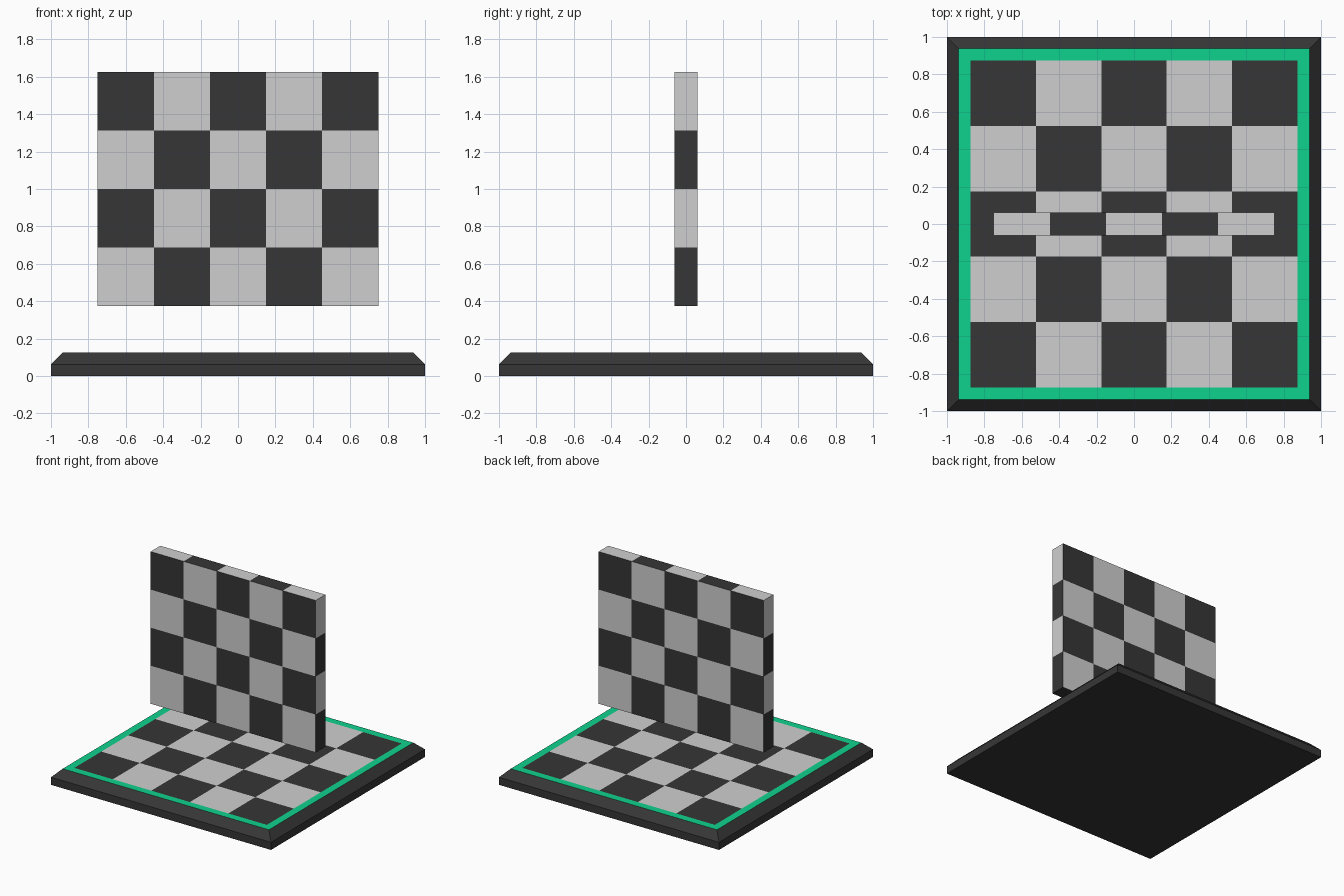
import bpy, bmesh, math
from mathutils import Vector

if "Cube" in bpy.data.objects:
    bpy.data.objects.remove(bpy.data.objects["Cube"])


def srgb(r, g, b):
    f = lambda c: c / 12.92 if c <= 0.04045 else ((c + 0.055) / 1.055) ** 2.4
    return (f(r / 255), f(g / 255), f(b / 255), 1.0)


def material(name, rgb):
    m = bpy.data.materials.new(name)
    m.diffuse_color = srgb(*rgb)
    m.use_nodes = True
    m.node_tree.nodes["Principled BSDF"].inputs["Base Color"].default_value = m.diffuse_color
    return m


DARK, LIGHT, GREEN = 0, 1, 2
mats = [material("charcoal", (54, 54, 54)),
        material("light_grey", (207, 207, 207)),
        material("green", (16, 210, 143))]


def finish(bm, name):
    bmesh.ops.recalc_face_normals(bm, faces=bm.faces)
    me = bpy.data.meshes.new(name)
    bm.to_mesh(me)
    bm.free()
    for m in mats:
        me.materials.append(m)
    bpy.context.collection.objects.link(bpy.data.objects.new(name, me))


def cut(bm, axis, value):
    """Slice the whole mesh along one axis."""
    no = Vector((0, 0, 0))
    no[axis] = 1
    bmesh.ops.bisect_plane(bm, geom=bm.verts[:] + bm.edges[:] + bm.faces[:],
                           plane_co=no * value, plane_no=no)


# Base: checkered top with green border, chamfered dark rim
RIM, FIELD, TOP, SHOULDER = 0.9375, 0.875, 0.125, 0.0625
TILE = FIELD * 2 / 5
bm = bmesh.new()
bmesh.ops.create_grid(bm, x_segments=1, y_segments=1, size=RIM)
bmesh.ops.translate(bm, verts=bm.verts, vec=(0, 0, TOP))
for axis in (0, 1):
    for k in range(6):
        cut(bm, axis, -FIELD + k * TILE)
for f in bm.faces:
    c = f.calc_center_median()
    if max(abs(c.x), abs(c.y)) > FIELD:
        f.material_index = GREEN
    else:
        i, j = (math.floor((v + FIELD) / TILE) for v in (c.x, c.y))
        f.material_index = DARK if (i + j) % 2 == 0 else LIGHT

edges = [e for e in bm.edges if e.is_boundary]
for scale, z in ((1 / RIM, SHOULDER), (1, 0)):
    geom = bmesh.ops.extrude_edge_only(bm, edges=edges)["geom"]
    for v in (g for g in geom if isinstance(g, bmesh.types.BMVert)):
        v.co = (v.co.x * scale, v.co.y * scale, z)
    edges = [e for e in geom if isinstance(e, bmesh.types.BMEdge)]
    for f in (f for e in edges for f in e.link_faces):
        f.material_index = DARK
bottom = bmesh.ops.contextual_create(bm, geom=edges)["faces"]
for f in bottom:
    f.material_index = DARK
finish(bm, "base")

# Floating panel: 5 x 4 checks that continue alternating around the edges
W, T, Z0, Z1 = 1.5, 0.125, 0.375, 1.625
DX, DZ = W / 5, (Z1 - Z0) / 4
bm = bmesh.new()
bmesh.ops.create_cube(bm, size=1)
for v in bm.verts:
    v.co = (v.co.x * W, v.co.y * T, (Z0 + Z1) / 2 + v.co.z * (Z1 - Z0))
for k in range(1, 5):
    cut(bm, 0, -W / 2 + k * DX)
for k in range(1, 4):
    cut(bm, 2, Z0 + k * DZ)
bm.normal_update()
for f in bm.faces:
    c = f.calc_center_median() + f.normal * 0.1
    i = math.floor((c.x + W / 2) / DX)
    j = math.floor((c.z - Z0) / DZ)
    f.material_index = DARK if (i + j) % 2 else LIGHT
finish(bm, "floating_panel")
